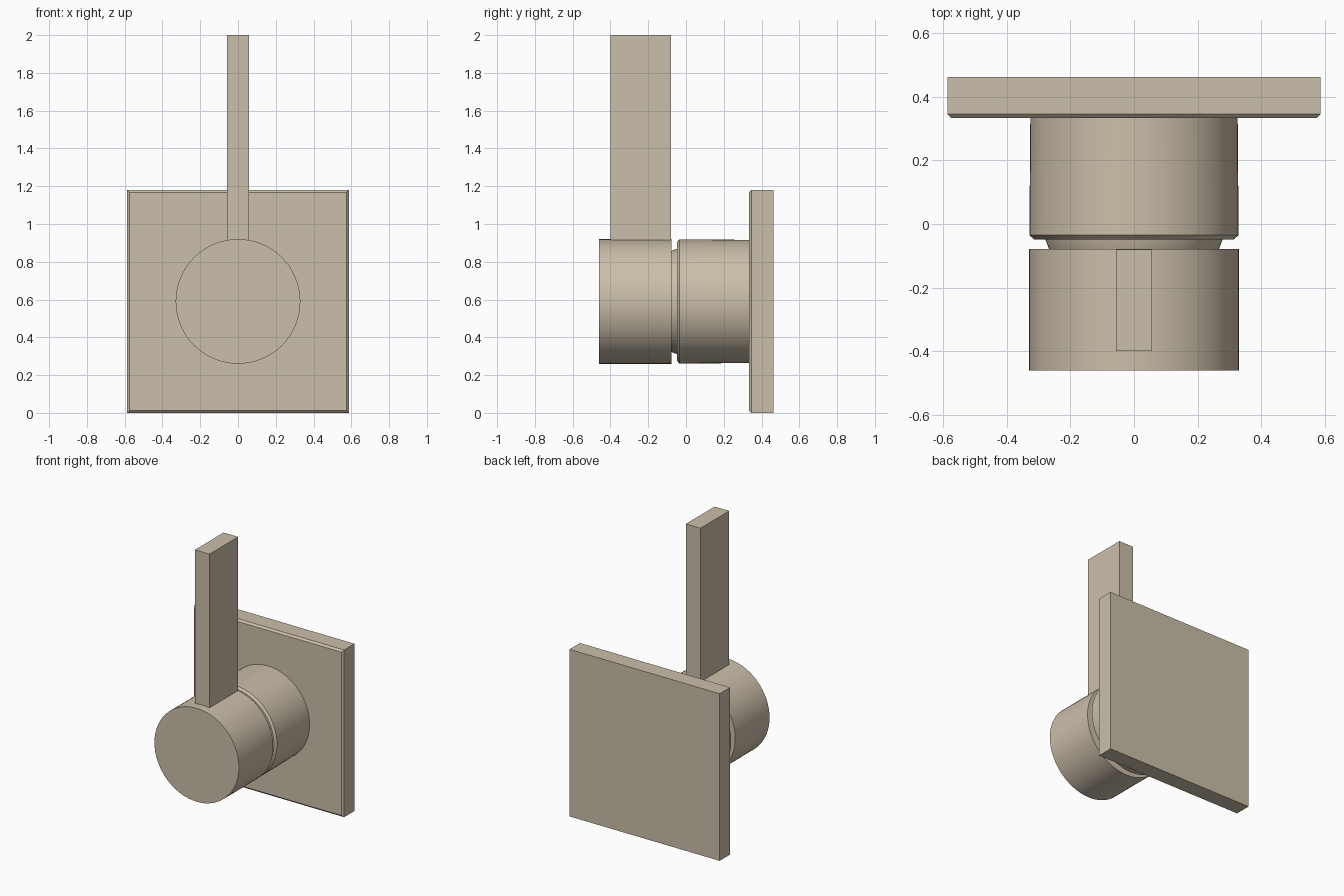
import bpy, bmesh, math
from mathutils import Matrix

if "Cube" in bpy.data.objects:
    bpy.data.objects.remove(bpy.data.objects["Cube"])

AXIS_Z = 0.59  # height of the valve axis

metal = bpy.data.materials.new("warm_brushed_metal")
metal.use_nodes = True
COLOUR = (0.60, 0.52, 0.40, 1)
metal.diffuse_color = COLOUR
metal.node_tree.nodes["Principled BSDF"].inputs["Base Color"].default_value = COLOUR


def finish(name, bm):
    bmesh.ops.recalc_face_normals(bm, faces=bm.faces)
    mesh = bpy.data.meshes.new(name)
    bm.to_mesh(mesh)
    bm.free()
    mesh.materials.append(metal)
    obj = bpy.data.objects.new(name, mesh)
    bpy.context.collection.objects.link(obj)
    return obj


def box(name, lo, hi, front_chamfer=0):
    bm = bmesh.new()
    size = [b - a for a, b in zip(lo, hi)]
    mid = [(a + b) / 2 for a, b in zip(lo, hi)]
    bmesh.ops.create_cube(bm, size=1, matrix=Matrix.Translation(mid) @ Matrix.Diagonal((*size, 1)))
    if front_chamfer:
        edges = [e for e in bm.edges if all(abs(v.co.y - lo[1]) < 1e-5 for v in e.verts)]
        bmesh.ops.bevel(bm, geom=edges, offset=front_chamfer, segments=1, affect='EDGES')
    return finish(name, bm)


def turned(name, profile, segments=64):
    """Closed solid of revolution about the y axis from (y, radius) points."""
    bm = bmesh.new()
    rings = []
    for y, r in profile:
        angles = [2 * math.pi * i / segments for i in range(segments)]
        rings.append([bm.verts.new((r * math.cos(a), y, AXIS_Z + r * math.sin(a))) for a in angles])
    for a, b in zip(rings, rings[1:]):
        for i in range(segments):
            j = (i + 1) % segments
            bm.faces.new((a[i], a[j], b[j], b[i]))
    bm.faces.new(rings[0])
    bm.faces.new(rings[-1])
    obj = finish(name, bm)
    bpy.ops.object.select_all(action='DESELECT')
    obj.select_set(True)
    bpy.context.view_layer.objects.active = obj
    bpy.ops.object.shade_smooth_by_angle(angle=math.radians(30))
    return obj


# Square wall plate with chamfered front edges
box("wall_plate", (-0.587, 0.333, 0), (0.587, 0.462, 1.18), 0.013)

# Fixed sleeve with a chamfered lip, and the tapered neck in the gap
turned("sleeve", [(0.334, 0.326), (-0.035, 0.329), (-0.048, 0.314)])
turned("neck", [(-0.03, 0.281), (-0.05, 0.278), (-0.079, 0.267)])

# Rotating knob and its upright lever
turned("knob", [(-0.078, 0.33), (-0.461, 0.33)])
box("lever", (-0.057, -0.40, 0.88), (0.057, -0.08, 2.0))
